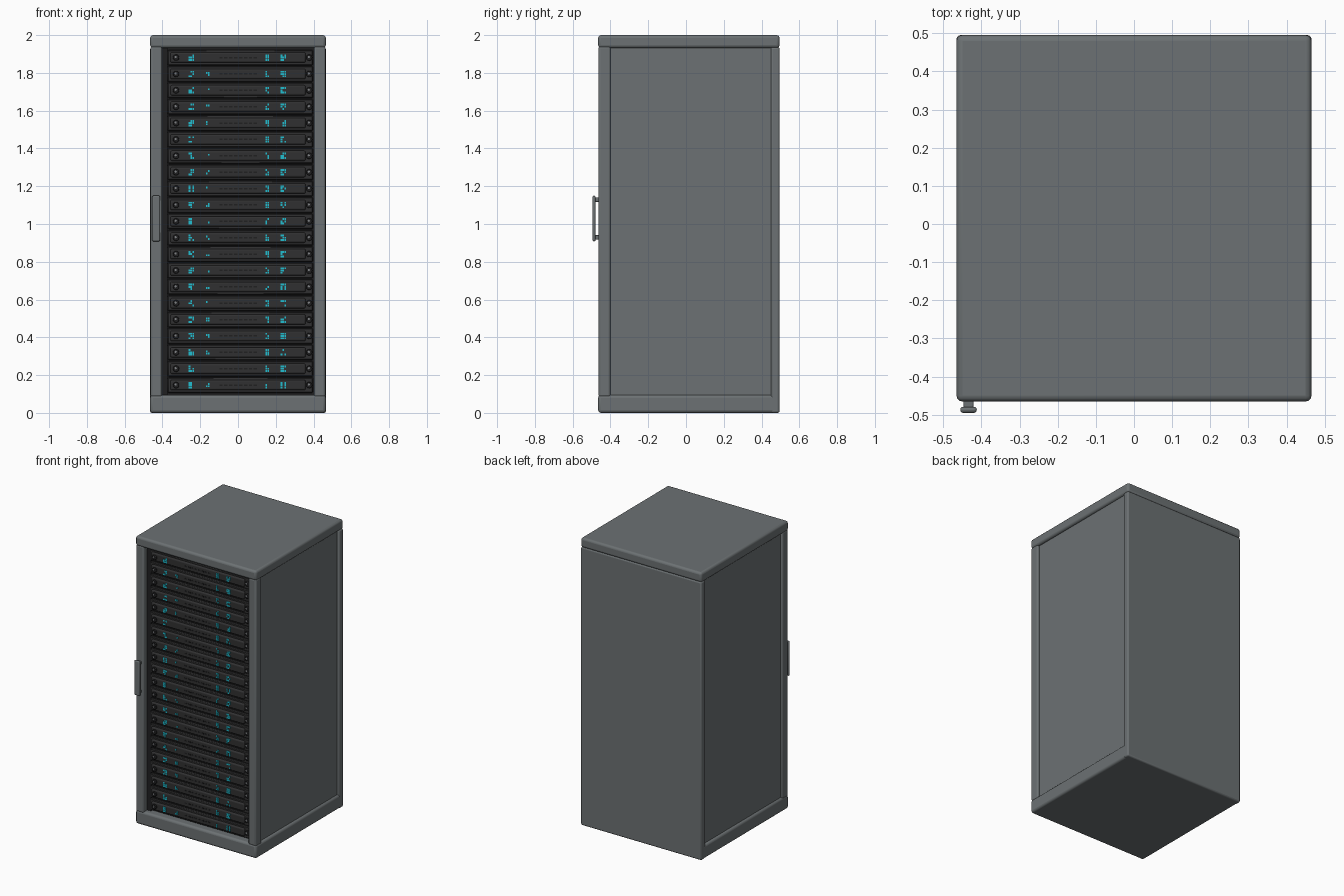
import bpy, bmesh, math, random
from mathutils import Matrix, Vector

if "Cube" in bpy.data.objects:
    bpy.data.objects.remove(bpy.data.objects["Cube"])

random.seed(4)


def material(name, rgb):
    m = bpy.data.materials.new(name)
    m.diffuse_color = (*rgb, 1)
    m.use_nodes = True
    m.node_tree.nodes["Principled BSDF"].inputs["Base Color"].default_value = m.diffuse_color
    return m


GREY = material("cabinet grey", (0.150, 0.166, 0.172))
DARK = material("server charcoal", (0.030, 0.030, 0.031))
BLACK = material("interior black", (0.014, 0.014, 0.015))
CYAN = material("light cyan", (0.015, 0.52, 0.64))
SILVER = material("screw grey", (0.22, 0.23, 0.24))


def add_box(bm, x0, x1, y0, y1, z0, z1):
    mat = Matrix.Translation(((x0 + x1) / 2, (y0 + y1) / 2, (z0 + z1) / 2))
    mat = mat @ Matrix.Diagonal((x1 - x0, y1 - y0, z1 - z0, 1))
    bmesh.ops.create_cube(bm, size=1, matrix=mat)


def add_disc(bm, x, y0, y1, z, r, sides=12, r2=None):
    mat = Matrix.Translation((x, (y0 + y1) / 2, z)) @ Matrix.Rotation(math.pi / 2, 4, 'X')
    bmesh.ops.create_cone(bm, cap_ends=True, segments=sides, radius1=r,
                          radius2=r2 or r, depth=y1 - y0, matrix=mat)


def finish(name, bm, mat, bevel=0, segments=3):
    me = bpy.data.meshes.new(name)
    bm.to_mesh(me)
    bm.free()
    me.materials.append(mat)
    ob = bpy.data.objects.new(name, me)
    bpy.context.collection.objects.link(ob)
    if bevel:
        mod = ob.modifiers.new("rounded edges", 'BEVEL')
        mod.width = bevel
        mod.segments = segments
        mod.limit_method = 'ANGLE'
    bpy.ops.object.select_all(action='DESELECT')
    ob.select_set(True)
    bpy.context.view_layer.objects.active = ob
    bpy.ops.object.shade_smooth_by_angle(angle=math.radians(40))
    return ob


def box(name, mat, dims, bevel=0, segments=3):
    bm = bmesh.new()
    add_box(bm, *dims)
    return finish(name, bm, mat, bevel, segments)


# Cabinet shell
box("top_cap", GREY, (-0.465, 0.465, -0.465, 0.495, 1.932, 2.0), 0.015)
box("base", GREY, (-0.465, 0.465, -0.465, 0.48, 0.0, 0.095), 0.015)
box("back_panel", GREY, (-0.465, 0.465, 0.45, 0.495, 0.0, 1.936), 0.01)
for side, label in ((-1, "left"), (1, "right")):
    xs = sorted((side * 0.463, side * 0.402))
    box(label + "_front_post", GREY, (*xs, -0.463, -0.40, 0.085, 1.94), 0.01)
    xs = sorted((side * 0.448, side * 0.415))
    box(label + "_side_panel", GREY, (*xs, -0.41, 0.46, 0.07, 1.95))

# Interior behind the servers, with the wider rail on the left
box("interior", BLACK, (-0.41, 0.41, -0.405, 0.40, 0.08, 1.94))
box("left_rail", BLACK, (-0.403, -0.372, -0.425, -0.40, 0.095, 1.932))

# Door handle: grip and two stand-offs
box("handle_grip", GREY, (-0.455, -0.412, -0.495, -0.479, 0.908, 1.15), 0.0075)
bm = bmesh.new()
for z in (0.93, 1.128):
    add_box(bm, -0.447, -0.42, -0.485, -0.455, z - 0.012, z + 0.012)
finish("handle_mounts", bm, GREY, 0.004, 2)

# Stacked server units
COUNT = 21
Z0, PITCH = 0.147, 0.0867
plates, bars, grilles = bmesh.new(), bmesh.new(), bmesh.new()
knobs, screws, lights = bmesh.new(), bmesh.new(), bmesh.new()
for i in range(COUNT):
    z = Z0 + i * PITCH
    add_box(plates, -0.372, 0.397, -0.432, -0.40, z - 0.041, z + 0.041)
    add_box(bars, -0.358, 0.358, -0.446, -0.425, z - 0.027, z + 0.027)
    # slots across the middle of each unit
    for k in range(8):
        x = -0.09 + k * 0.026
        add_box(grilles, x - 0.009, x + 0.009, -0.4475, -0.445, z - 0.004, z + 0.004)
    # round knobs with a bright centre at both ends
    for x, face in ((-0.328, -0.446), (0.377, -0.432)):
        add_disc(knobs, x, face - 0.010, face + 0.004, z, 0.017)
        add_disc(screws, x - 0.002, face - 0.012, face, z + 0.003, 0.006, 8)
    # clusters of small indicator lights
    for x, cols, rows in ((-0.247, 3, 3), (-0.16, 2, 2), (0.155, 2, 3), (0.24, 3, 3)):
        for c in range(cols):
            for r in range(rows):
                if random.random() < (0.45 if cols * rows == 4 else 0.72):
                    lx = x + (c - (cols - 1) / 2) * 0.010
                    lz = z + (r - (rows - 1) / 2) * 0.012
                    add_box(lights, lx - 0.0045, lx + 0.0045, -0.450, -0.444,
                            lz - 0.005, lz + 0.005)
finish("server_faceplates", plates, DARK, 0.005, 1)
finish("server_front_bars", bars, DARK, 0.009, 3)
finish("server_vent_slots", grilles, BLACK)
finish("server_knobs", knobs, BLACK, 0.003, 2)
finish("knob_screws", screws, SILVER)
finish("indicator_lights", lights, CYAN)
